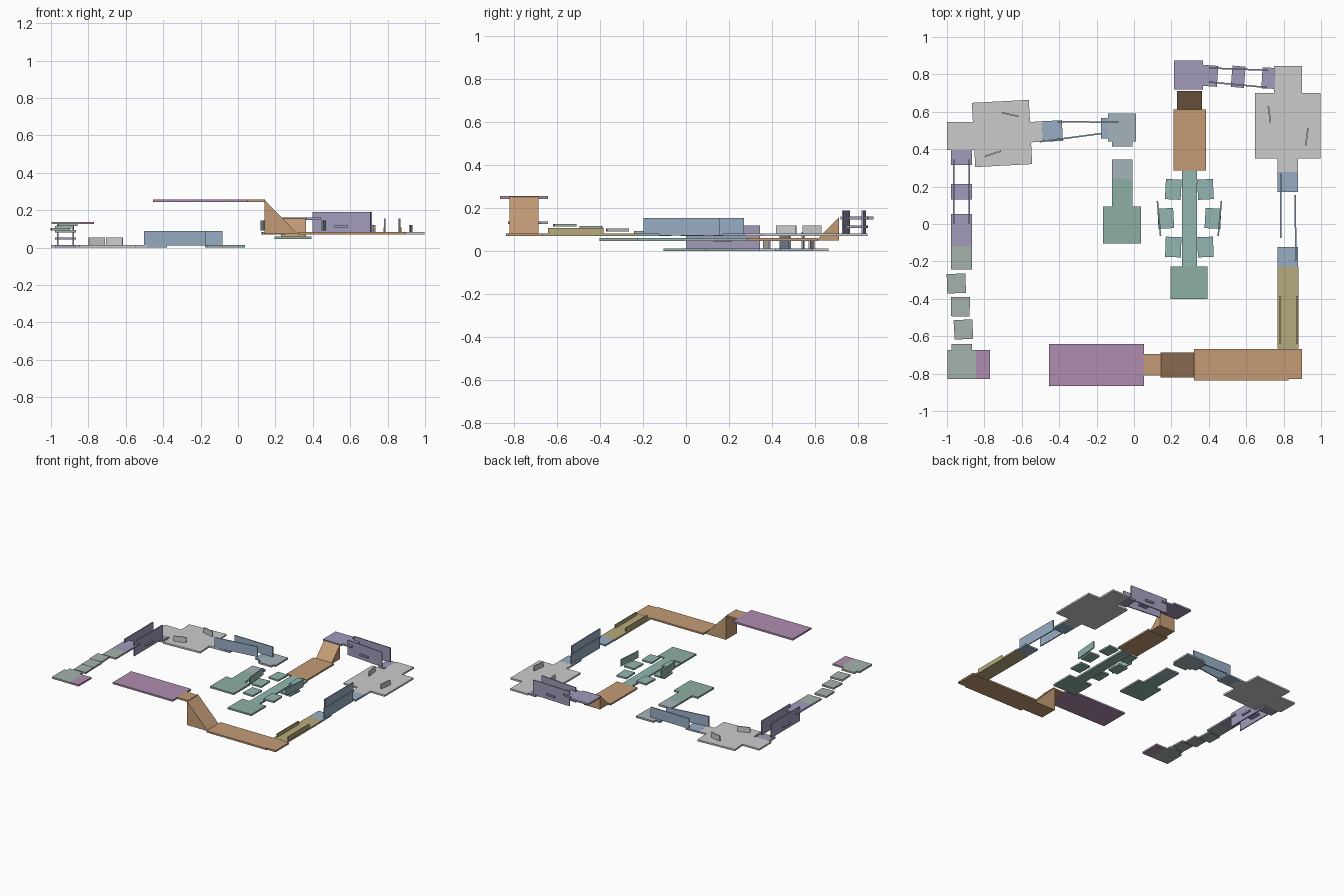
import bpy, math
from mathutils import Matrix

T = 0.013      # slab thickness
W = 0.008      # wall thickness

COLORS = {
    "green": (0.27, 0.43, 0.36), "slate": (0.38, 0.45, 0.50), "blue": (0.31, 0.42, 0.55),
    "violet": (0.36, 0.33, 0.50), "sage": (0.38, 0.45, 0.41), "magenta": (0.43, 0.27, 0.43),
    "teal": (0.29, 0.47, 0.44), "orange": (0.55, 0.33, 0.18), "olive": (0.47, 0.40, 0.20),
}
mats = {}
for key, rgb in COLORS.items():
    mats[key] = bpy.data.materials.new(key)
    mats[key].diffuse_color = (*rgb, 1)


def add_mesh(name, verts, faces, color):
    me = bpy.data.meshes.new(name)
    me.from_pydata(verts, [], faces)
    ob = bpy.data.objects.new(name, me)
    bpy.context.collection.objects.link(ob)
    if color:
        me.materials.append(mats[color])
    return ob


BOX = [(0, 3, 2, 1), (4, 5, 6, 7), (0, 1, 5, 4), (1, 2, 6, 5), (2, 3, 7, 6), (3, 0, 4, 7)]


def box(name, center, size, color, rot=0):
    x, y, z = (s / 2 for s in size)
    v = [(a * x, b * y, c * z) for c in (-1, 1) for a, b in ((-1, -1), (1, -1), (1, 1), (-1, 1))]
    ob = add_mesh(name, v, BOX, color)
    ob.matrix_world = Matrix.Translation(center) @ Matrix.Rotation(rot, 4, 'Z')
    return ob


def slab(name, x0, x1, y0, y1, z, color=None, deg=0):
    return box(name, ((x0 + x1) / 2, (y0 + y1) / 2, z), (x1 - x0, y1 - y0, T), color, math.radians(deg))


def wall(name, a, b, z0, z1, color=None):
    dx, dy = b[0] - a[0], b[1] - a[1]
    return box(name, ((a[0] + b[0]) / 2, (a[1] + b[1]) / 2, (z0 + z1) / 2),
               (math.hypot(dx, dy), W, z1 - z0), color, math.atan2(dy, dx))


def wedge(name, low, high, half, z0, z1, color):
    # solid ramp from the low edge centre to the high edge centre
    dx, dy = high[0] - low[0], high[1] - low[1]
    n = math.hypot(dx, dy)
    px, py = -dy / n * half, dx / n * half
    v = []
    for s in (-1, 1):
        v += [(low[0] + s * px, low[1] + s * py, z0), (high[0] + s * px, high[1] + s * py, z0),
              (high[0] + s * px, high[1] + s * py, z1)]
    return add_mesh(name, v, [(0, 1, 2), (3, 5, 4), (0, 3, 4, 1), (1, 4, 5, 2), (2, 5, 3, 0)], color)


# --- left course: start and first wall run ---
G = T / 2
slab("start_platform", -0.165, 0.038, -0.105, 0.093, G, "green")
slab("start_walkway", -0.117, -0.007, 0.093, 0.24, G, "green")
slab("start_edge", -0.117, -0.007, 0.24, 0.345, G, "slate")
slab("corner_platform", -0.14, 0.01, 0.44, 0.592, G, "slate")
slab("corner_landing", -0.117, -0.007, 0.415, 0.44, G, "slate")
slab("corner_exit", -0.177, -0.14, 0.458, 0.567, G, "blue")
wall("run_wall_back", (-0.41, 0.548), (-0.083, 0.543), 0.012, 0.09, "blue")
wall("run_wall_front", (-0.503, 0.44), (-0.172, 0.484), 0.012, 0.09, "blue")
slab("run_landing", -0.49, -0.383, 0.442, 0.552, G, "blue", 3)

# --- left arena ---
slab("arena_entry", -0.56, -0.49, 0.438, 0.547, G, None, 3)
slab("left_arena", -0.858, -0.553, 0.312, 0.656, G, None, 3)
slab("arena_exit", -1.0, -0.85, 0.395, 0.545, G)
wall("left_cover_a", (-0.705, 0.595), (-0.617, 0.575), 0.012, 0.053)
wall("left_cover_b", (-0.797, 0.362), (-0.711, 0.39), 0.012, 0.053)

# --- left climbing wall shaft ---
for i, (y0, y1, z) in enumerate([(0.315, 0.395, G), (0.13, 0.214, 0.049), (-0.118, 0.053, 0.088)]):
    slab(f"shaft_ledge_{i}", -0.979, -0.866, y0, y1, z, "violet")
for x in (-0.963, -0.882):
    wall("shaft_wall", (x, 0.0), (x, 0.345), 0.012, 0.12, "violet")

# --- left stepping stones and goal ---
slab("steps_entry", -0.979, -0.866, -0.243, -0.118, 0.088, "sage")
for i, (x, y, r) in enumerate([(-0.95, -0.318, 2), (-0.928, -0.442, -1), (-0.912, -0.564, 3)]):
    slab(f"stepping_stone_{i}", x - 0.05, x + 0.05, y - 0.052, y + 0.052, 0.099 + 0.011 * i, "sage", r)
slab("steps_exit", -0.976, -0.866, -0.675, -0.642, 0.132, "sage")
slab("left_end_platform", -0.998, -0.845, -0.828, -0.675, 0.132, "sage")
slab("left_goal", -0.845, -0.77, -0.828, -0.675, 0.132, "magenta")

# --- right course: start, bridge and side tiles ---
Z1, Z2 = 0.054, 0.076
slab("right_start_platform", 0.194, 0.394, -0.402, -0.226, Z1, "green")
slab("bridge", 0.257, 0.337, -0.226, 0.285, Z1, "teal")
CX = 0.296
for s in (-1, 1):
    for dx, y, r in ((0.086, 0.185, 3), (0.126, 0.03, -3), (0.086, -0.123, 2)):
        x = CX + s * dx
        slab("side_tile", x - 0.042, x + 0.042, y - 0.054, y + 0.054, Z2, "teal", s * r)
    wall("side_wall", (CX + s * 0.171, 0.123), (CX + s * 0.154, -0.065), 0.092, 0.145, "teal")

# --- first ramp ---
slab("ramp_approach", 0.21, 0.384, 0.285, 0.612, Z1, "orange")
wedge("small_ramp", (0.297, 0.606), (0.297, 0.712), 0.067, 0.05, 0.157, "orange")

# --- descending wall passage ---
slab("passage_top", 0.215, 0.37, 0.72, 0.874, 0.154, "violet")
slab("passage_lip", 0.366, 0.447, 0.736, 0.848, 0.154, "violet", -4)
slab("passage_tile", 0.522, 0.592, 0.73, 0.844, 0.114, "violet", -5)
slab("passage_landing", 0.684, 0.755, 0.724, 0.836, Z2, "violet", -3)
wall("passage_wall_back", (0.402, 0.834), (0.716, 0.822), 0.077, 0.19, "violet")
wall("passage_wall_front", (0.40, 0.759), (0.71, 0.73), 0.077, 0.19, "violet")

# --- right arena ---
slab("right_arena", 0.647, 0.998, 0.35, 0.70, Z2)
slab("right_arena_entry", 0.748, 0.899, 0.70, 0.845, Z2)
slab("right_arena_exit", 0.768, 0.878, 0.278, 0.35, Z2)
wall("right_cover_a", (0.718, 0.63), (0.73, 0.542), 0.08, 0.12)
wall("right_cover_b", (0.93, 0.513), (0.918, 0.42), 0.08, 0.12)

# --- right wall run ---
slab("wall_run_start", 0.768, 0.878, 0.17, 0.278, Z2, "blue")
slab("wall_run_end", 0.768, 0.878, -0.23, -0.123, Z2, "blue")
wall("wall_run_left", (0.785, 0.27), (0.785, -0.075), 0.072, 0.155, "blue")
wall("wall_run_right", (0.861, 0.155), (0.866, -0.197), 0.072, 0.155, "blue")

# --- railed walkway ---
slab("railed_walkway", 0.766, 0.88, -0.665, -0.23, Z2, "olive")
for x in (0.781, 0.871):
    wall("walkway_rail", (x, -0.642), (x, -0.385), 0.078, 0.108, "olive")

# --- final ramp and goal ---
slab("final_approach", 0.32, 0.826, -0.838, -0.667, Z2, "orange")
slab("final_corner", 0.745, 0.899, -0.83, -0.667, Z2, "orange")
wedge("large_ramp", (0.32, -0.754), (0.142, -0.754), 0.068, 0.073, 0.255, "orange")
slab("ramp_top", 0.053, 0.145, -0.81, -0.696, 0.25, "orange")
slab("right_goal", -0.455, 0.053, -0.866, -0.642, 0.25, "magenta")
